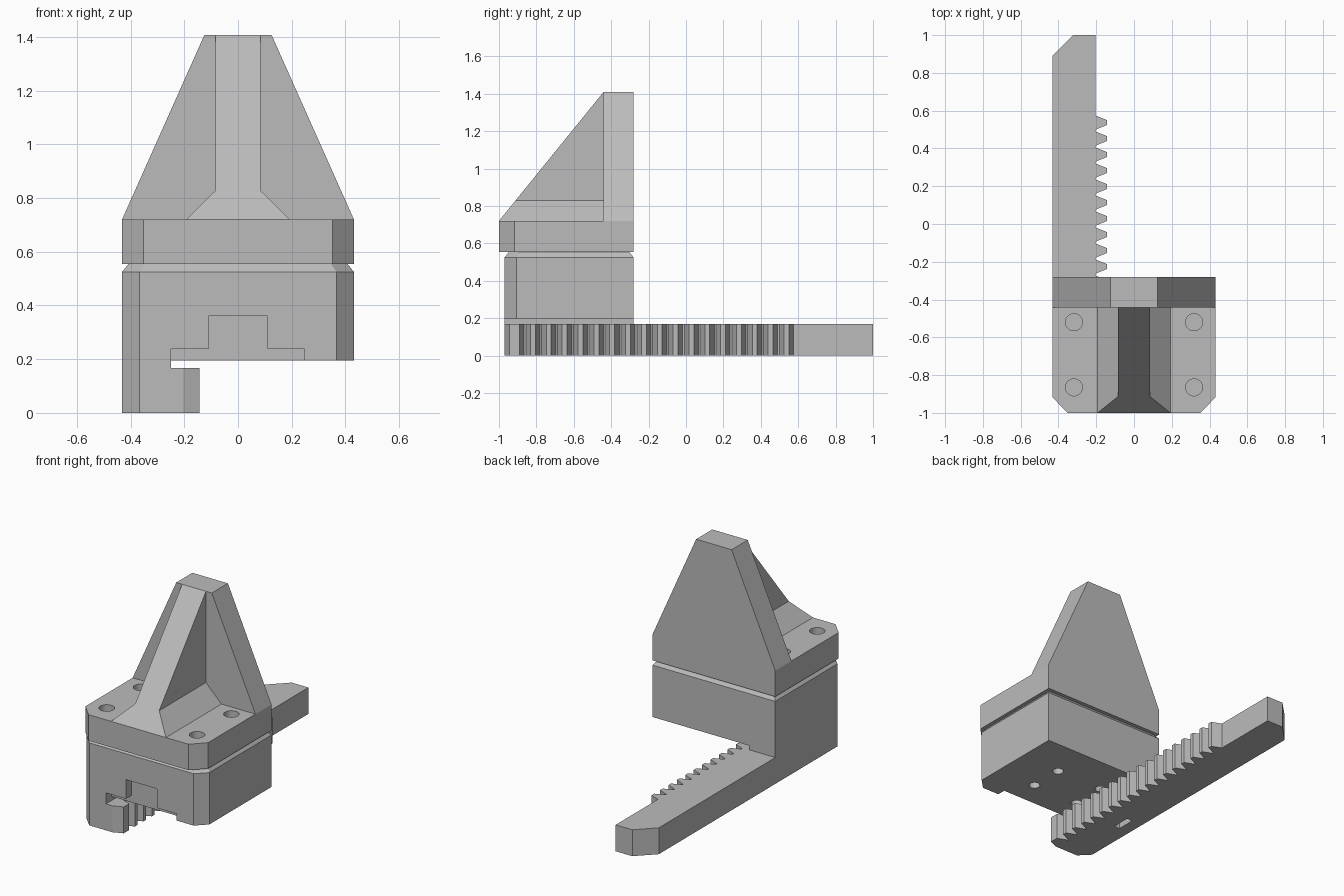
import bpy
import bmesh
import math

cube = bpy.data.objects.get("Cube")
if cube:
    bpy.data.objects.remove(cube, do_unlink=True)

grey = bpy.data.materials.new("plain grey")
grey.use_nodes = True
grey.diffuse_color = (0.5, 0.5, 0.5, 1)
grey.node_tree.nodes["Principled BSDF"].inputs["Base Color"].default_value = (0.5, 0.5, 0.5, 1)


def loft(name, rings):
    """Closed solid through rings of matching 3D points."""
    bm = bmesh.new()
    loops = [[bm.verts.new(p) for p in ring] for ring in rings]
    n = len(loops[0])
    for a, b in zip(loops, loops[1:]):
        for i in range(n):
            j = (i + 1) % n
            bm.faces.new((a[i], a[j], b[j], b[i]))
    bm.faces.new(loops[0])
    bm.faces.new(loops[-1])
    bmesh.ops.recalc_face_normals(bm, faces=bm.faces)
    mesh = bpy.data.meshes.new(name)
    bm.to_mesh(mesh)
    bm.free()
    mesh.materials.append(grey)
    ob = bpy.data.objects.new(name, mesh)
    bpy.context.collection.objects.link(ob)
    return ob


def prism_z(name, outline, lo, hi):
    return loft(name, [[(x, y, z) for x, y in outline] for z in (lo, hi)])


def prism_y(name, outline, lo, hi):
    return loft(name, [[(x, y, z) for x, z in outline] for y in (lo, hi)])


def rect(x0, x1, y0, y1):
    return [(x0, y0), (x1, y0), (x1, y1), (x0, y1)]


def hole(x, y, r, lo, hi):
    ring = [(x + r * math.cos(a), y + r * math.sin(a))
            for a in (math.tau * i / 32 for i in range(32))]
    return prism_z("hole_cutter", ring, lo, hi)


def combine(ob, parts, operation):
    """Merge or cut helper solids, then clean up flat seams."""
    bpy.context.view_layer.objects.active = ob
    for part in parts:
        mod = ob.modifiers.new(operation.lower(), 'BOOLEAN')
        mod.operation = operation
        mod.solver = 'EXACT'
        mod.object = part
        bpy.ops.object.modifier_apply(modifier=mod.name)
        bpy.data.objects.remove(part, do_unlink=True)
    bm = bmesh.new()
    bm.from_mesh(ob.data)
    bmesh.ops.remove_doubles(bm, verts=bm.verts, dist=0.0001)
    bmesh.ops.dissolve_limit(bm, angle_limit=0.01, verts=bm.verts, edges=bm.edges)
    bm.to_mesh(ob.data)
    bm.free()


W, BACK = 0.432, -0.28          # half width, rear plane
FRONT, CORNER = -0.97, 0.065    # carriage front and its chamfer
DECK, TOP = 0.72, 1.408         # plate top, finger top
WALL = -0.442                   # front of upright wall

# Carriage block with a bevelled top rim
foot = [(-W, BACK), (-W, FRONT + CORNER), (-W + CORNER, FRONT),
        (W - CORNER, FRONT), (W, FRONT + CORNER), (W, BACK)]
mid = (FRONT + BACK) / 2
rim = [(x * 0.944, mid + (y - mid) * 0.93) for x, y in foot]
carriage = loft("carriage_with_rack", [
    [(x, y, 0.195) for x, y in foot],
    [(x, y, 0.525) for x, y in foot],
    [(x, y, 0.555) for x, y in rim]])

# Neck joining the block to the rack
neck = prism_z("neck", [(-W, BACK), (-W, FRONT + CORNER), (-W + CORNER, FRONT),
                        (-0.25, FRONT), (-0.25, BACK)], 0.1, 0.25)

# Toothed rack
ROOT, TIP, PITCH = -0.205, -0.143, 0.0847
outline = [(-W, FRONT + CORNER), (-W + CORNER, FRONT), (ROOT, FRONT),
           (TIP, FRONT + 0.025)]
for k in range(17, -1, -1):
    y = 0.537 - k * PITCH
    if k < 17:
        outline += [(ROOT, y - 0.038), (TIP, y - 0.013)]
    outline += [(TIP, y + 0.013), (ROOT, y + 0.038)]
outline += [(ROOT, 1), (-0.322, 1), (-W, 0.89)]
rack = prism_z("rack", outline, 0, 0.168)
combine(carriage, [rack, neck], 'UNION')

# Stepped front recess, underside holes and rack slot
recess = prism_y("recess_cutter", [(-0.25, 0.18), (0.247, 0.18), (0.247, 0.238),
                                   (0.11, 0.238), (0.11, 0.36), (-0.11, 0.36),
                                   (-0.11, 0.238), (-0.25, 0.238)], -1.1, FRONT + 0.055)
cutters = [hole(x, y, 0.033, 0.18, 0.3) for x in (-0.18, 0.15) for y in (-0.75, -0.53)]
cutters.append(prism_z("slot_cutter", rect(-0.355, -0.315, -0.56, -0.44), -0.1, 0.08))
combine(carriage, [recess] + cutters, 'DIFFERENCE')

# Finger: mounting plate, upright wall and flared rib
finger = prism_z("finger", [(-W, BACK), (-W, -0.917), (-0.352, -1),
                            (0.352, -1), (W, -0.917), (W, BACK)], 0.555, DECK)
wall = prism_y("wall", [(-W, 0.555), (W, 0.555), (W, DECK), (0.125, TOP),
                        (-0.125, TOP), (-W, DECK)], WALL, BACK)
half = [(0.193, DECK), (0.084, 0.828), (0.084, TOP)]
section = half + [(-x, z) for x, z in reversed(half)]
slope = (WALL + 1) / (TOP - DECK)
rib = loft("rib", [[(x, -1 + (z - DECK) * slope, z) for x, z in section],
                   [(x, -0.38, z) for x, z in section]])
combine(finger, [wall, rib], 'UNION')

# Bolt holes in the plate
bolts = [hole(x, y, 0.045, DECK - 0.1, DECK + 0.03)
         for x in (-0.318, 0.318) for y in (-0.865, -0.52)]
combine(finger, bolts, 'DIFFERENCE')
